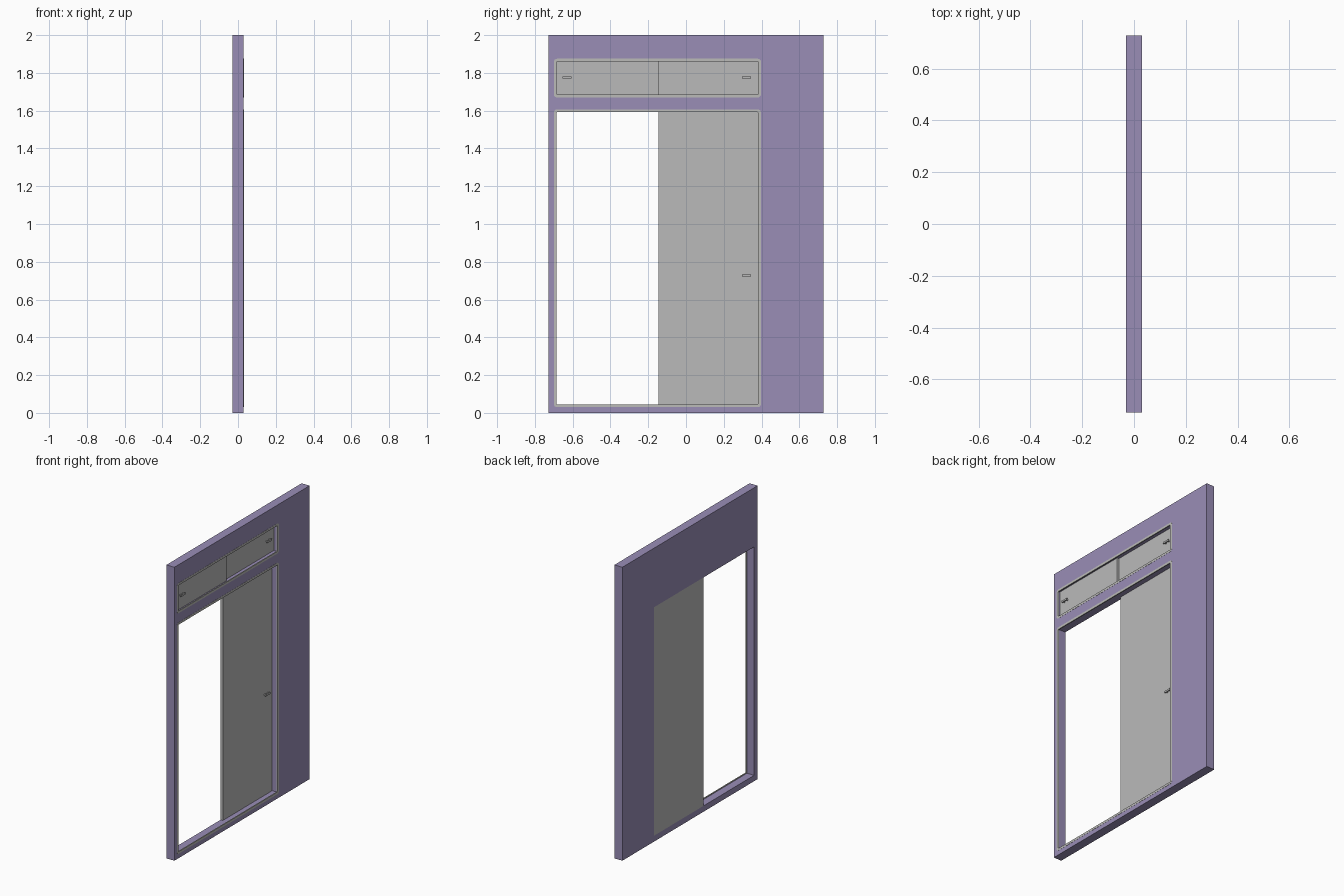
import bpy, bmesh, math
from mathutils import Vector

cube = bpy.data.objects.get("Cube")
if cube:
    bpy.data.objects.remove(cube, do_unlink=True)


def material(name, color):
    m = bpy.data.materials.new(name)
    m.use_nodes = True
    m.diffuse_color = (*color, 1)
    m.node_tree.nodes["Principled BSDF"].inputs["Base Color"].default_value = (*color, 1)
    return m


PURPLE = material("muted purple", (0.32, 0.27, 0.47))
GREY = material("panel grey", (0.49, 0.49, 0.49))
TRIM = material("trim grey", (0.50, 0.50, 0.48))


def finish(name, bm, mat):
    bmesh.ops.recalc_face_normals(bm, faces=bm.faces)
    mesh = bpy.data.meshes.new(name)
    bm.to_mesh(mesh)
    bm.free()
    mesh.materials.append(mat)
    obj = bpy.data.objects.new(name, mesh)
    bpy.context.scene.collection.objects.link(obj)
    return obj


def add_box(bm, lo, hi):
    verts = bmesh.ops.create_cube(bm, size=1)["verts"]
    lo, hi = Vector(lo), Vector(hi)
    for v in verts:
        v.co = (lo + hi) / 2 + v.co * (hi - lo)


def box(name, lo, hi, mat):
    bm = bmesh.new()
    add_box(bm, lo, hi)
    return finish(name, bm, mat)


def rounded_loop(rect, grow, radius, steps=4):
    """Rounded rectangle in the y-z plane."""
    y0, z0, y1, z1 = rect
    r = radius - grow
    corners = [(y1 - r, z1 - r), (y0 + r, z1 - r), (y0 + r, z0 + r), (y1 - r, z0 + r)]
    points = []
    for i, (cy, cz) in enumerate(corners):
        for k in range(steps + 1):
            a = (i + k / steps) * math.pi / 2
            points.append((cy + radius * math.cos(a), cz + radius * math.sin(a)))
    return points


def trim_ring(name, rect, x0, x1):
    """Thin frame around an opening with rounded corners."""
    outer = rounded_loop(rect, 0.010, 0.017)
    inner = rounded_loop(rect, -0.005, 0.005)
    bm = bmesh.new()
    loops = [[bm.verts.new((x, y, z)) for y, z in pts]
             for pts, x in ((outer, x0), (outer, x1), (inner, x1), (inner, x0))]
    n = len(outer)
    for a, b in zip(loops, loops[1:] + loops[:1]):
        for i in range(n):
            j = (i + 1) % n
            bm.faces.new((a[i], a[j], b[j], b[i]))
    return finish(name, bm, TRIM)


def handle(name, x, y, z):
    """Bar on two short posts."""
    bm = bmesh.new()
    add_box(bm, (x + 0.010, y - 0.024, z - 0.006), (x + 0.017, y + 0.024, z + 0.006))
    for s in (-1, 1):
        add_box(bm, (x - 0.001, y + s * 0.015 - 0.004, z - 0.004),
                (x + 0.011, y + s * 0.015 + 0.004, z + 0.004))
    return finish(name, bm, GREY)


# Wall with a through doorway and a shallow upper recess
FRONT, BACK = 0.03, -0.03
DOORWAY = (-0.69, 0.04, 0.387, 1.597)
CABINET = (-0.69, 1.68, 0.387, 1.865)
SPLIT = -0.145

wall = box("wall", (BACK, -0.728, 0), (FRONT, 0.728, 2), PURPLE)
for rect, depth in ((DOORWAY, BACK - 0.1), (CABINET, -0.015)):
    y0, z0, y1, z1 = rect
    cutter = box("opening_cutter", (depth, y0, z0), (FRONT + 0.1, y1, z1), PURPLE)
    cutter.hide_render = True
    mod = wall.modifiers.new("opening", 'BOOLEAN')
    mod.object = cutter
    mod.operation = 'DIFFERENCE'
    mod.solver = 'EXACT'
    bpy.context.view_layer.objects.active = wall
    bpy.ops.object.modifier_apply(modifier=mod.name)
    bpy.data.objects.remove(cutter, do_unlink=True)

# Trim around both openings
trim_ring("doorway_trim", DOORWAY, 0.024, 0.031)
trim_ring("cabinet_trim", CABINET, 0.024, 0.031)

# Sliding door, flush with the back of the wall
y0, z0, y1, z1 = DOORWAY
box("sliding_door", (BACK, SPLIT, z0), (-0.013, y1, z1), GREY)
handle("door_handle", -0.013, 0.32, 0.727)

# Two overlapping cabinet panels on separate tracks
y0, z0, y1, z1 = CABINET
box("cabinet_panel_outer", (0.0, y0, z0), (0.013, SPLIT, z1), GREY)
box("cabinet_panel_inner", (-0.0149, SPLIT - 0.02, z0), (-0.001, y1, z1), GREY)
handle("outer_panel_handle", 0.013, -0.63, 1.775)
handle("inner_panel_handle", -0.001, 0.32, 1.775)
